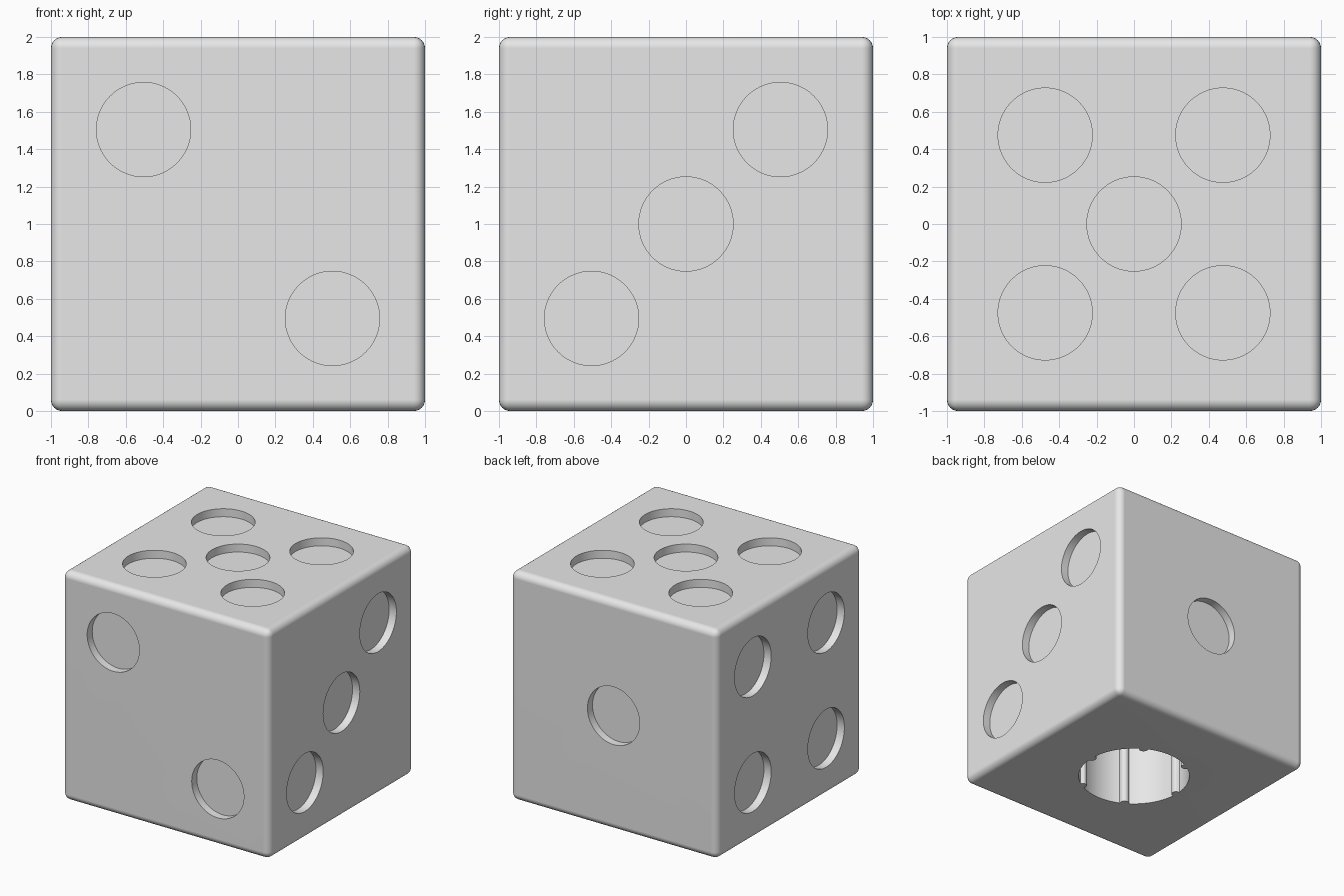
import bpy, bmesh, math
from mathutils import Matrix, Vector

cube = bpy.data.objects.get("Cube")
if cube:
    bpy.data.objects.remove(cube, do_unlink=True)

GREY = (0.8, 0.8, 0.8, 1.0)
grey = bpy.data.materials.new("plain grey")
grey.use_nodes = True
grey.diffuse_color = GREY
grey.node_tree.nodes["Principled BSDF"].inputs["Base Color"].default_value = GREY

CENTRE = Vector((0, 0, 1))
PIP_RADIUS, PIP_DEPTH = 0.252, 0.07
BORE_RADIUS, BORE_DEPTH, RIB_RADIUS = 0.46, 1.1, 0.04


def make_object(name, bm):
    bmesh.ops.recalc_face_normals(bm, faces=bm.faces)
    mesh = bpy.data.meshes.new(name)
    bm.to_mesh(mesh)
    bm.free()
    mesh.materials.append(grey)
    obj = bpy.data.objects.new(name, mesh)
    bpy.context.collection.objects.link(obj)
    return obj


# Cube body with rounded edges
bm = bmesh.new()
bmesh.ops.create_cube(bm, size=2, matrix=Matrix.Translation(CENTRE))
bmesh.ops.bevel(bm, geom=bm.edges[:], offset=0.06, segments=6,
                profile=0.5, affect='EDGES')
die = make_object("die_body", bm)

# Round pips: face normal, horizontal axis, vertical axis, positions
X, Y, Z = Vector((1, 0, 0)), Vector((0, 1, 0)), Vector((0, 0, 1))
s, t = 0.505, 0.475
faces = [
    (-Y, X, Z, [(-s, s), (s, -s)]),
    (X, Y, Z, [(-s, -s), (0, 0), (s, s)]),
    (Z, X, Y, [(-t, -t), (-t, t), (0, 0), (t, -t), (t, t)]),
    (-X, Y, Z, [(-s, -s), (-s, s), (s, -s), (s, s)]),
    (Y, X, Z, [(0, 0)]),
]
bm = bmesh.new()
for normal, across, up, spots in faces:
    turn = Z.rotation_difference(normal).to_matrix().to_4x4()
    for a, b in spots:
        place = Matrix.Translation(CENTRE + normal + across * a + up * b)
        bmesh.ops.create_cone(bm, cap_ends=True, segments=96, radius1=PIP_RADIUS,
                              radius2=PIP_RADIUS, depth=2 * PIP_DEPTH,
                              matrix=place @ turn)
pips = make_object("pip_cutter", bm)


# Bore in the underside, with six half-round grip ribs on its wall
def bore_reach(angle):
    step = math.pi / 3
    off = abs(angle - round(angle / step) * step)
    side = BORE_RADIUS * math.sin(off)
    if side >= RIB_RADIUS:
        return BORE_RADIUS
    return BORE_RADIUS * math.cos(off) - math.sqrt(RIB_RADIUS ** 2 - side ** 2)


bm = bmesh.new()
ring = []
for i in range(360):
    angle = math.radians(i)
    r = bore_reach(angle)
    ring.append(bm.verts.new((r * math.cos(angle), r * math.sin(angle), -0.2)))
base = bm.faces.new(ring)
solid = bmesh.ops.extrude_face_region(bm, geom=[base])
top = [v for v in solid["geom"] if isinstance(v, bmesh.types.BMVert)]
bmesh.ops.translate(bm, verts=top, vec=(0, 0, BORE_DEPTH + 0.2))
bore = make_object("bore_cutter", bm)

# Cut the pips and the bore, then shade
bpy.ops.object.select_all(action='DESELECT')
bpy.context.view_layer.objects.active = die
die.select_set(True)
for cutter in (pips, bore):
    cutter.hide_render = True
    cut = die.modifiers.new(cutter.name, 'BOOLEAN')
    cut.operation = 'DIFFERENCE'
    cut.solver = 'EXACT'
    cut.object = cutter
    bpy.ops.object.modifier_apply(modifier=cut.name)
    bpy.data.objects.remove(cutter, do_unlink=True)
bpy.ops.object.shade_smooth_by_angle(angle=math.radians(35))
weighted = die.modifiers.new("even_normals", 'WEIGHTED_NORMAL')
weighted.keep_sharp = True
